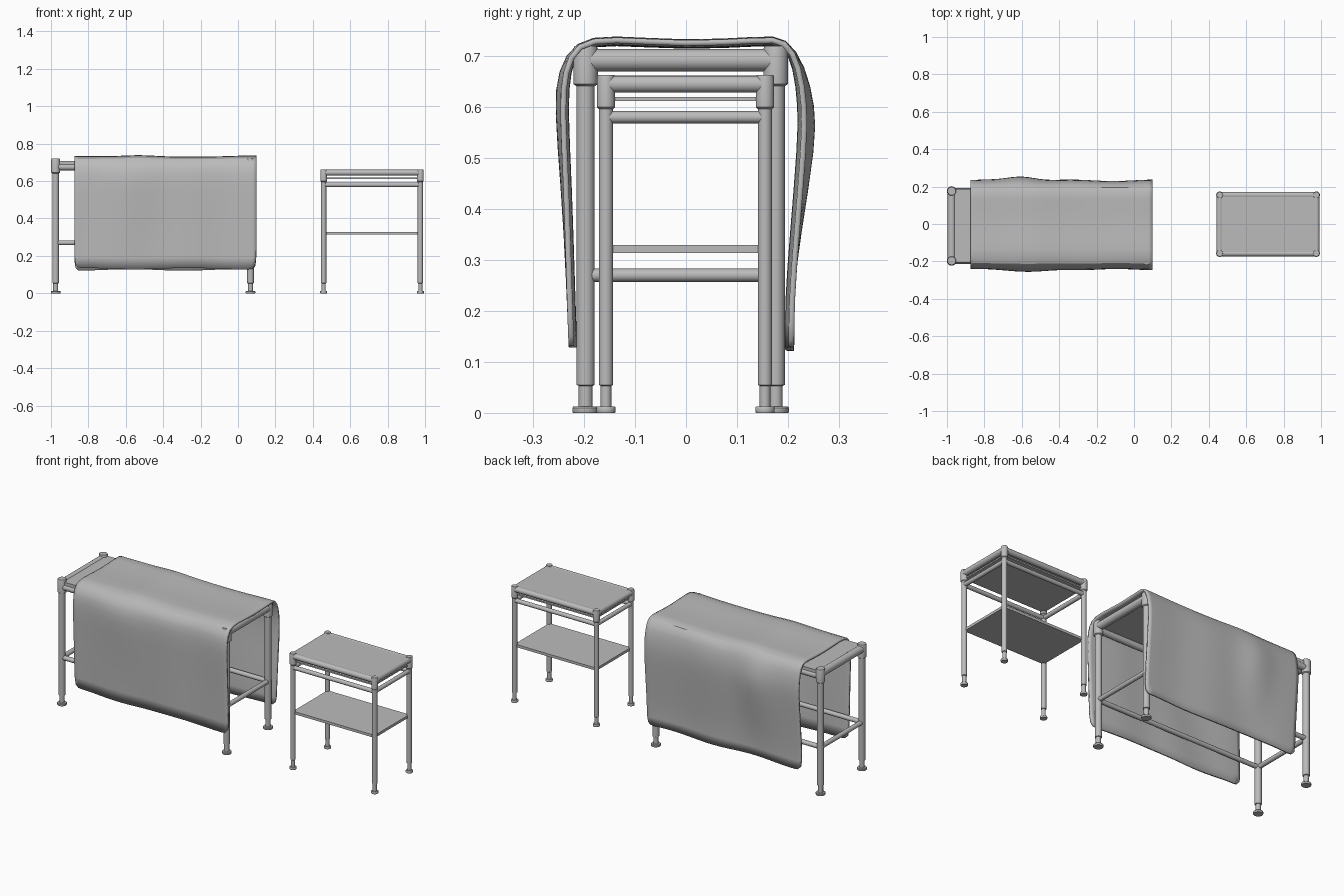
import bpy, bmesh, math
from mathutils import Vector

old = bpy.data.objects.get("Cube")
if old:
    bpy.data.objects.remove(old, do_unlink=True)

grey = bpy.data.materials.new("plain_grey")
grey.use_nodes = True
grey.diffuse_color = (0.5, 0.5, 0.5, 1)
grey.node_tree.nodes["Principled BSDF"].inputs["Base Color"].default_value = (0.5, 0.5, 0.5, 1)


def finish(name, bm):
    """Turn a bmesh into a smooth-shaded, coloured object."""
    bmesh.ops.recalc_face_normals(bm, faces=bm.faces)
    mesh = bpy.data.meshes.new(name)
    bm.to_mesh(mesh)
    bm.free()
    mesh.materials.append(grey)
    ob = bpy.data.objects.new(name, mesh)
    bpy.context.collection.objects.link(ob)
    bpy.ops.object.select_all(action='DESELECT')
    ob.select_set(True)
    bpy.context.view_layer.objects.active = ob
    bpy.ops.object.shade_smooth_by_angle(angle=math.radians(40))
    return ob


def lathe(name, x, y, profile, sides=16):
    """Turned part from (radius, height) rings, closed at both ends."""
    bm = bmesh.new()
    rings = []
    for r, z in profile:
        rings.append([bm.verts.new((x + r * math.cos(math.tau * i / sides),
                                    y + r * math.sin(math.tau * i / sides), z))
                      for i in range(sides)])
    for a, b in zip(rings, rings[1:]):
        for i in range(sides):
            j = (i + 1) % sides
            bm.faces.new((a[i], a[j], b[j], b[i]))
    bm.faces.new(rings[0])
    bm.faces.new(rings[-1])
    return finish(name, bm)


def tube(name, start, end, r):
    a, b = Vector(start), Vector(end)
    bm = bmesh.new()
    bmesh.ops.create_cone(bm, cap_ends=True, segments=14, radius1=r, radius2=r, depth=(b - a).length)
    bmesh.ops.rotate(bm, verts=bm.verts, matrix=(b - a).to_track_quat('Z', 'Y').to_matrix())
    bmesh.ops.translate(bm, verts=bm.verts, vec=(a + b) / 2)
    return finish(name, bm)


def board(name, xs, ys, zs):
    bm = bmesh.new()
    bmesh.ops.create_cube(bm, size=1)
    for v in bm.verts:
        v.co = [(s[0] + s[1]) / 2 + c * (s[1] - s[0]) for c, s in zip(v.co, (xs, ys, zs))]
    return finish(name, bm)


def legs(prefix, xs, ys, r, foot_r, cap_r, cap_low, top):
    """Four legs, each with foot disc, thin adjuster, tube and socket cap."""
    for side, x in zip(("right", "left"), xs):
        for end, y in zip(("front", "back"), ys):
            lathe(f"{prefix}_{end}_{side}_leg", x, y, [
                (foot_r * .95, 0), (foot_r, .003), (foot_r, .01), (foot_r * .9, .013),
                (r * .76, .013), (r * .76, .053), (r, .055), (r, cap_low - .004),
                (cap_r, cap_low), (cap_r, top - .006), (cap_r * .9, top)])


def frame(prefix, xs, ys, z_long, z_short, r_long, r_short):
    """Ring of four rails between the leg centres."""
    for side, x in zip(("right", "left"), xs):
        tube(f"{prefix}_{side}_rail", (x, ys[0], z_short), (x, ys[1], z_short), r_short)
    for end, y in zip(("front", "back"), ys):
        tube(f"{prefix}_{end}_rail", (xs[0], y, z_long), (xs[1], y, z_long), r_long)


# Long bench frame
bx, by = (-.975, .067), (-.197, .176)
legs("bench", bx, by, .018, .026, .024, .645, .72)
frame("bench_top", bx, by, .675, .692, .018, .022)
frame("bench_lower", bx, by, .27, .27, .013, .013)
board("bench_panel", bx, (by[0] - .01, by[1] + .01), (.688, .708))

# Small side table
tx, ty = (.458, .975), (-.157, .155)
legs("table", tx, ty, .014, .019, .018, .6, .663)
frame("table_top", tx, ty, .645, .645, .016, .017)
frame("table_lower", tx, ty, .58, .58, .012, .012)
board("table_top_panel", tx, ty, (.638, .659))
board("table_under_panel", tx, ty, (.612, .62))
board("table_shelf", tx, ty, (.314, .329))

# Cloth draped over the bench
drape = [(-.222, .132), (-.226, .25), (-.232, .45), (-.24, .6), (-.235, .67),
         (-.214, .722), (-.15, .731), (0, .719), (.15, .728), (.195, .729),
         (.219, .68), (.229, .6), (.228, .53), (.213, .35), (.203, .22), (.203, .125)]


def bump(t, centre, width):
    return math.exp(-((t - centre) / width) ** 2)


def cloth_point(x, y, z):
    hang = min(1, max(0, (.73 - z) / .06))
    if y > 0:
        y += hang * (.026 * bump(x, -.6, .1) * bump(z, .54, .2) + .004 * math.sin(14 * x))
    else:
        y -= hang * (.014 * bump(x, -.53, .13) * bump(z, .6, .22) + .003 * math.sin(17 * x))
    low = bump(z, .13, .05)
    high = 1 - hang
    z += high * (.006 * bump(x, -.53, .1) + .004 * bump(x, .06, .1) - .003 * bump(x, -.25, .15))
    z += low * .004 * math.sin(11 * x + 8 * y)
    return x, y, z


bm = bmesh.new()
columns = 24
rows = [[bm.verts.new(cloth_point(-.875 + .973 * i / columns, y, z)) for y, z in drape]
        for i in range(columns + 1)]
for a, b in zip(rows, rows[1:]):
    for k in range(len(drape) - 1):
        bm.faces.new((a[k], a[k + 1], b[k + 1], b[k]))
cloth = finish("draped_cloth", bm)
smooth = cloth.modifiers.new("soft_folds", 'SUBSURF')
smooth.levels = smooth.render_levels = 1
thick = cloth.modifiers.new("cloth_thickness", 'SOLIDIFY')
thick.thickness = .011
thick.offset = 0
# Keep the edge sharpening after the thickness
for i, m in enumerate([m for m in cloth.modifiers if m.type in {'SUBSURF', 'SOLIDIFY'}]):
    cloth.modifiers.move(cloth.modifiers.find(m.name), i)
